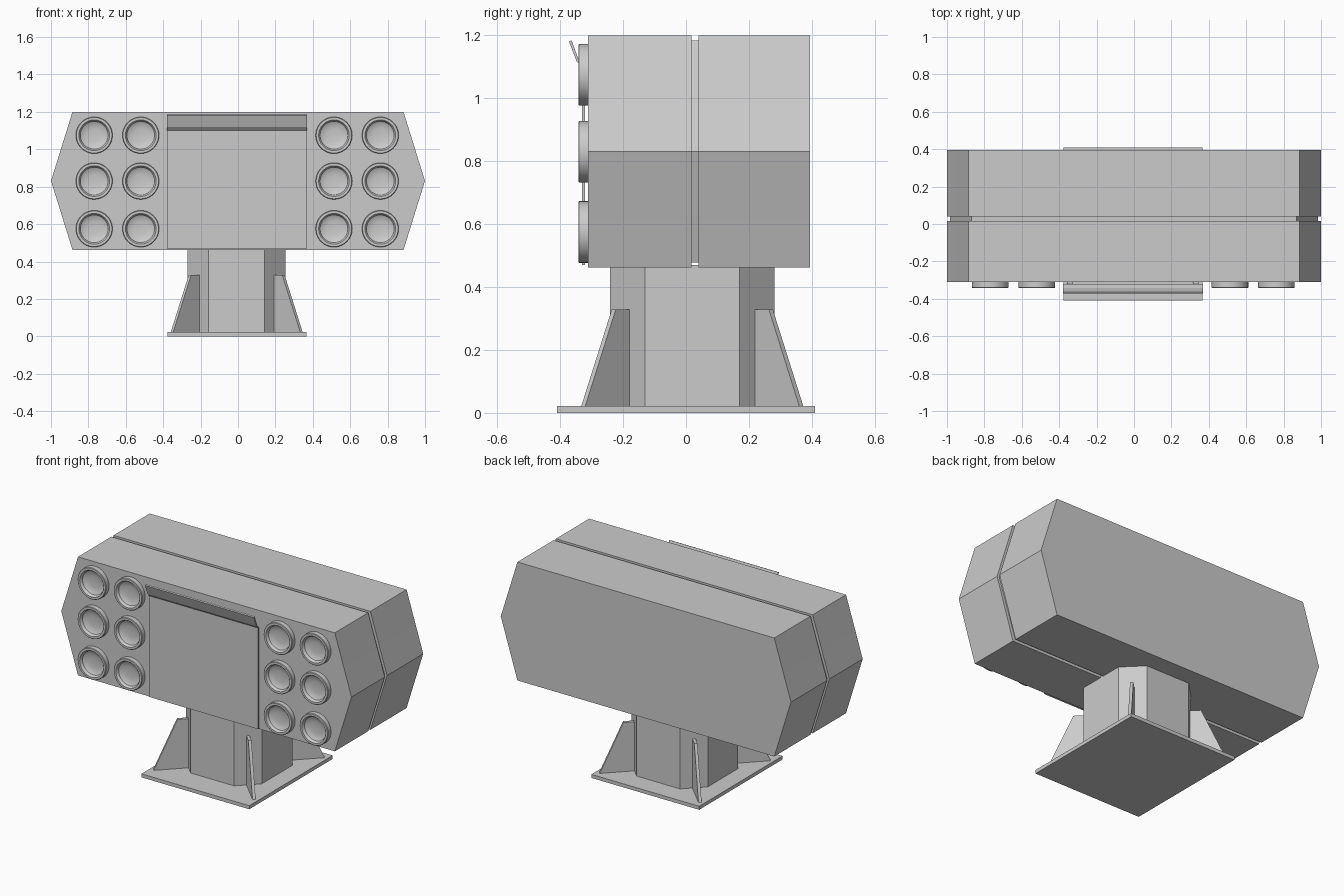
import bpy, bmesh, math
from mathutils import Vector

if "Cube" in bpy.data.objects:
    bpy.data.objects.remove(bpy.data.objects["Cube"])


def make_object(name, bm, smooth=False):
    bmesh.ops.recalc_face_normals(bm, faces=bm.faces[:])
    mesh = bpy.data.meshes.new(name)
    bm.to_mesh(mesh)
    bm.free()
    ob = bpy.data.objects.new(name, mesh)
    bpy.context.collection.objects.link(ob)
    if smooth:
        bpy.ops.object.select_all(action='DESELECT')
        ob.select_set(True)
        bpy.context.view_layer.objects.active = ob
        bpy.ops.object.shade_smooth_by_angle(angle=math.radians(30))
    return ob


def prism(name, points, direction, smooth=False):
    """Extrude a closed 3D outline along a vector."""
    bm = bmesh.new()
    face = bm.faces.new([bm.verts.new(p) for p in points])
    new = bmesh.ops.extrude_face_region(bm, geom=[face])['geom']
    bmesh.ops.translate(bm, vec=direction,
                        verts=[g for g in new if isinstance(g, bmesh.types.BMVert)])
    return make_object(name, bm, smooth)


# Housing: two hexagonal shells around a slightly smaller core (seam groove)
def housing(name, y0, y1, inset):
    zc, h = 0.831, 0.369 - inset
    w, c = 1.0 - inset, 0.885 - inset
    right = [(c, -h), (w - 0.005, -0.015), (w, 0), (w - 0.005, 0.015), (c, h)]
    outline = right + [(-x, -z) for x, z in right]
    prism(name, [(x, y0, zc + z) for x, z in outline], (0, y1 - y0, 0), True)


housing("front_housing", -0.311, 0.017, 0)
housing("rear_housing", 0.039, 0.395, 0)
housing("housing_core", 0.01, 0.045, 0.016)

# Front panel: thin sheet with its top edge bent forward as a visor
sheet = [(-0.331, 0.47), (-0.321, 0.47), (-0.321, 1.095), (-0.341, 1.122),
         (-0.364, 1.185), (-0.372, 1.181), (-0.348, 1.118), (-0.331, 1.10)]
prism("front_panel", [(-0.38, y, z) for y, z in sheet], (0.75, 0, 0))

# Small standoffs holding the panel
for x in (-0.34, 0.33):
    for z in (0.52, 1.05):
        bm = bmesh.new()
        bmesh.ops.create_cube(bm, size=1)
        bmesh.ops.scale(bm, vec=(0.03, 0.018, 0.03), verts=bm.verts)
        bmesh.ops.translate(bm, vec=(x, -0.314, z), verts=bm.verts)
        make_object("panel_standoff", bm)

# Lamps: revolved rim with a shallow concave reflector
LAMP = [(0.098, 0.004), (0.098, -0.028), (0.095, -0.031), (0.082, -0.031),
        (0.079, -0.028), (0.074, -0.014), (0.06, -0.006), (0.035, -0.002), (0, -0.001)]


def lamp(x, z):
    bm = bmesh.new()
    verts = [bm.verts.new((r, d, 0)) for r, d in LAMP]
    edges = [bm.edges.new(p) for p in zip(verts, verts[1:])]
    bmesh.ops.spin(bm, geom=verts + edges, cent=(0, 0, 0), axis=(0, 1, 0),
                   angle=2 * math.pi, steps=40)
    bmesh.ops.remove_doubles(bm, verts=bm.verts, dist=1e-4)
    bmesh.ops.translate(bm, vec=(x, -0.3115, z), verts=bm.verts)
    ob = make_object("lamp", bm, True)
    # Make sure the rim and reflector face outward
    if max(ob.data.polygons, key=lambda p: -p.center.y).normal.y > 0:
        ob.data.flip_normals()


for x in (-0.769, -0.52, 0.513, 0.761):
    for z in (0.575, 0.83, 1.075):
        lamp(x, z)

# Pedestal: chamfered square column on a base plate
cx, cy, a, b = -0.007, 0.02, 0.262, 0.15
octagon = [(a, -b), (a, b), (b, a), (-b, a), (-a, b), (-a, -b), (-b, -a), (b, -a)]
prism("column", [(cx + x, cy + y, 0.015) for x, y in octagon], (0, 0, 0.455))
prism("base_plate", [(-0.378, -0.41, 0), (0.365, -0.41, 0),
                     (0.365, 0.41, 0), (-0.378, 0.41, 0)], (0, 0, 0.022))

# Diagonal gussets on the four chamfers
for sx in (-1, 1):
    for sy in (-1, 1):
        side = Vector((-sy, sx, 0)).normalized() * 0.009
        tri = [(0.20, 0.02), (0.347, 0.02), (0.25, 0.328), (0.20, 0.328)]
        pts = [Vector((cx + sx * d, cy + sy * d, z)) - side for d, z in tri]
        prism("gusset", pts, side * 2)
